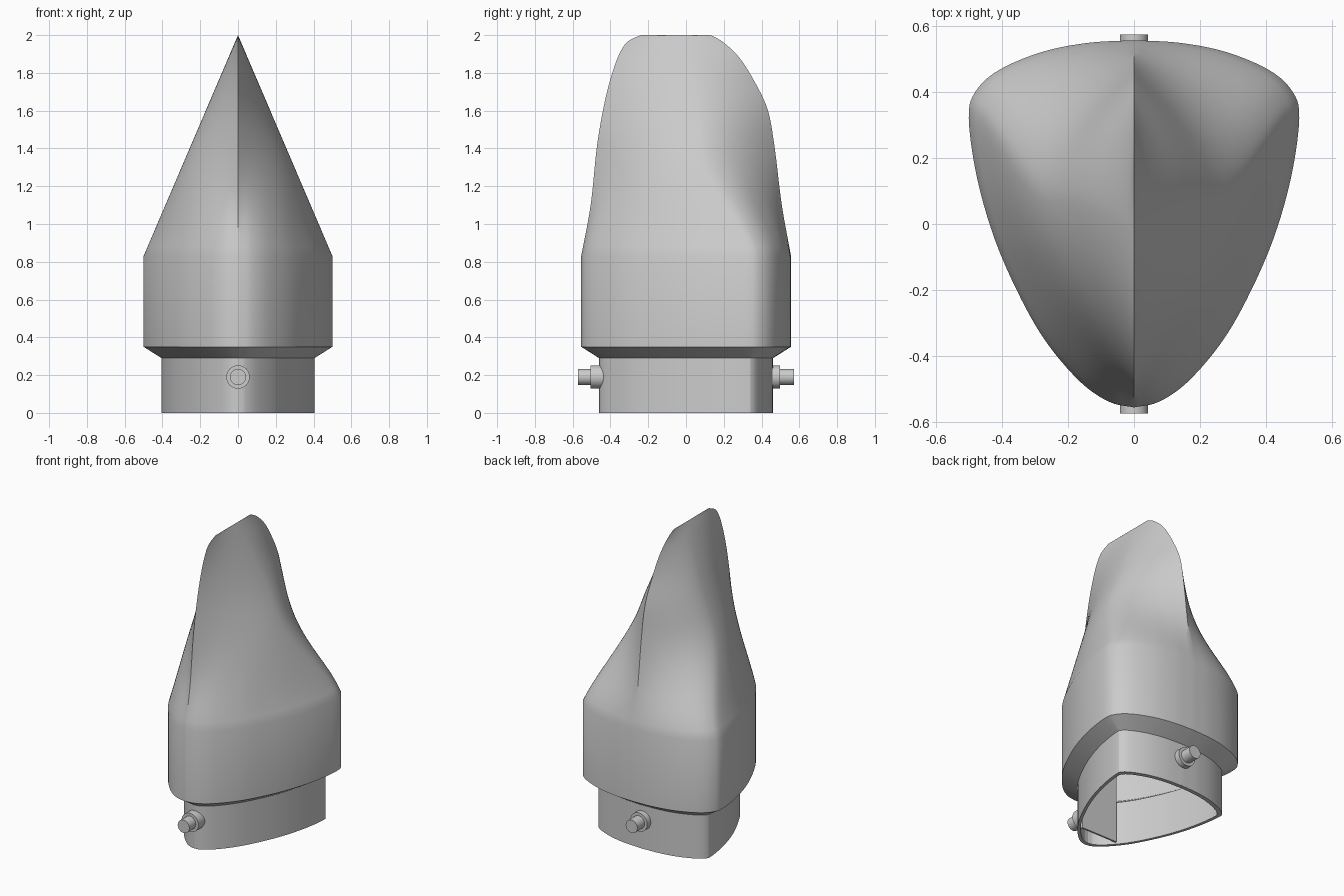
import bpy, bmesh, math
from mathutils import Vector

if "Cube" in bpy.data.objects:
    bpy.data.objects.remove(bpy.data.objects["Cube"])

grey = bpy.data.materials.new("plain_grey")
grey.diffuse_color = (0.6, 0.6, 0.6, 1)
grey.use_nodes = True
grey.node_tree.nodes["Principled BSDF"].inputs["Base Color"].default_value = grey.diffuse_color


def spline(pts, n):
    """Catmull-Rom samples through points of any dimension."""
    v = [Vector(p) for p in pts]
    v = [2 * v[0] - v[1]] + v + [2 * v[-1] - v[-2]]
    out = []
    for i in range(1, len(v) - 2):
        a, b, c, d = v[i - 1:i + 3]
        for k in range(n):
            t = k / n
            out.append(0.5 * (2 * b + (c - a) * t + (2 * a - 5 * b + 4 * c - d) * t * t
                              + (3 * b - a - 3 * c + d) * t ** 3))
    return out + [v[-2]]


def finish(bm, name, angle=30):
    bmesh.ops.remove_doubles(bm, verts=bm.verts, dist=0.0004)
    bmesh.ops.recalc_face_normals(bm, faces=bm.faces)
    me = bpy.data.meshes.new(name)
    bm.to_mesh(me)
    bm.free()
    me.materials.append(grey)
    ob = bpy.data.objects.new(name, me)
    bpy.context.collection.objects.link(ob)
    bpy.ops.object.select_all(action='DESELECT')
    ob.select_set(True)
    bpy.context.view_layer.objects.active = ob
    bpy.ops.object.shade_smooth_by_angle(angle=math.radians(angle))
    return ob


# Rounded-triangle half outline, front tip to back middle
half = spline([(0, -.555), (.075, -.538), (.16, -.48), (.26, -.365), (.34, -.23), (.42, -.05),
               (.475, .14), (.5, .32), (.48, .40), (.41, .465), (.28, .52), (.14, .548), (0, .556)], 5)
N = len(half) - 1


def mirrored(pts):
    return pts + [(-x, y) for x, y in pts[-2:0:-1]]


def inset(pts, d):
    """Offset the half outline inwards, keeping its ends on the centre line."""
    out = []
    for i, p in enumerate(pts):
        a = pts[i - 1] if i else Vector((-pts[1].x, pts[1].y))
        b = pts[i + 1] if i < N else Vector((-pts[N - 1].x, pts[N - 1].y))
        t = (b - a).normalized()
        out.append(Vector((max(0, p.x - t.y * d), p.y + t.x * d)))
    return out


def hood_section(z, front, back):
    """Blend the outline into a pointed lens that narrows to the top ridge."""
    b = min(1, max(0, (z - .83) / .6))
    b = b * b * (3 - 2 * b)
    width = max(0, (2 - z) / 1.17)
    pts = []
    for k, p in enumerate(half):
        u = -1 + 2 * k / N
        peak = 0.17
        lens = 0.5 * (1 - abs((u - peak) / (1 + peak if u < peak else 1 - peak)) ** 1.8)
        x = (p.x * (1 - b) + lens * b) * width
        w = p.y / .5555 * (1 - b) + u * b
        pts.append((x, (front + back) / 2 + w * (back - front) / 2))
    return pts


# Collar, chamfer, straight body and hood
collar = [(p.x, p.y) for p in inset(half, .095)]
body = [(p.x, p.y) for p in half]
rings = [(0, collar), (.29, collar), (.35, body)]
hood = spline([(.83, -.5555, .5555), (1.1, -.505, .507), (1.4, -.473, .47), (1.6, -.44, .434),
               (1.75, -.405, .365), (1.88, -.362, .283), (1.96, -.315, .2),
               (1.995, -.25, .14), (2, -.23, .12)], 5)
rings += [(min(r[0], 2), hood_section(*r)) for r in hood]

# Hollow shell: inner wall reversed, then outer wall
inner = [(z, [(x * .94, y * .945) for x, y in pts]) for z, pts in rings if z < 1.9]
bm = bmesh.new()
loops = [[bm.verts.new((x, y, z)) for x, y in mirrored(pts)] for z, pts in inner[::-1] + rings]
for a, b in zip(loops, loops[1:]):
    for i in range(len(a)):
        j = (i + 1) % len(a)
        bm.faces.new((a[i], a[j], b[j], b[i]))
bm.faces.new(loops[0])
finish(bm, "hood_shell")

# Cross panel inside the front tip
bm = bmesh.new()
bmesh.ops.create_cube(bm, size=1)
for v in bm.verts:
    v.co = Vector((v.co.x * .27, v.co.y * .012 - .33, v.co.z * .78 + .40))
finish(bm, "inner_panel")


# Stepped pegs at front and back of the collar
def peg(name, side, steps):
    bm = bmesh.new()
    for radius, y0, y1 in steps:
        geo = bmesh.ops.create_cone(bm, cap_ends=True, segments=32, radius1=radius,
                                    radius2=radius, depth=y1 - y0)
        for v in geo["verts"]:
            x, y, z = v.co
            v.co = (x, side * (z + (y0 + y1) / 2), y + .19)
    finish(bm, name)


peg("front_peg", -1, [(.062, .437, .505), (.043, .49, .573)])
peg("back_peg", 1, [(.062, .437, .497), (.043, .48, .573)])
